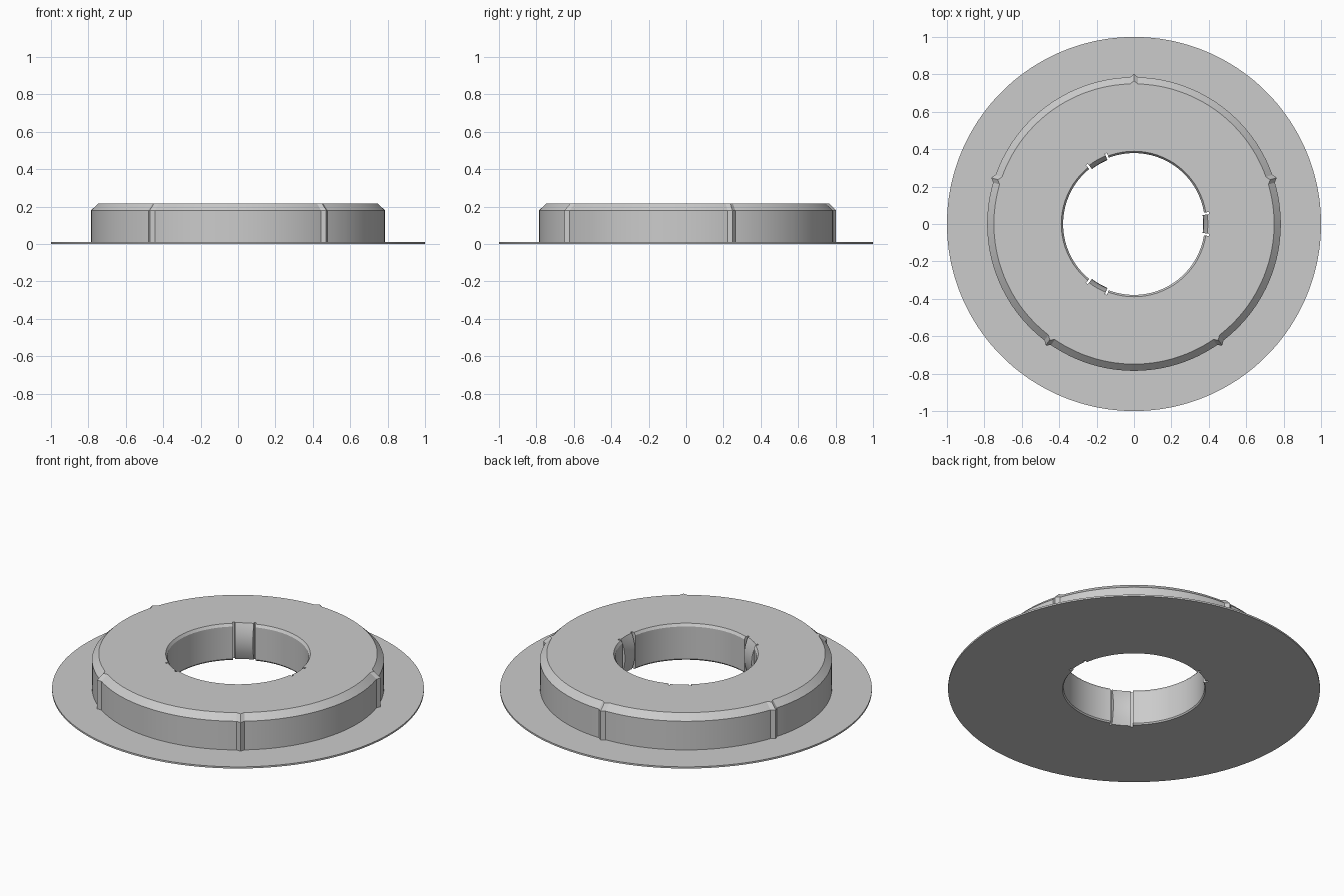
import bpy, bmesh, math

if "Cube" in bpy.data.objects:
    bpy.data.objects.remove(bpy.data.objects["Cube"])

TOP, BRIM_T = 0.215, 0.01
RIDGES = [math.radians(18 + 72 * i) for i in range(5)]
TABS = [math.radians(120 * i) for i in range(3)]
RIDGE_HALF = 0.028                  # half angle of an outer ridge
SLIT_A, SLIT_B = 0.130, 0.160       # angular limits of the slits beside a tab
EPS = 0.0005

grey = bpy.data.materials.new("grey plastic")
grey.diffuse_color = (0.6, 0.6, 0.6, 1)
grey.use_nodes = True
grey.node_tree.nodes["Principled BSDF"].inputs["Base Color"].default_value = grey.diffuse_color


def offset(a, centres):
    """Angular distance to the nearest centre."""
    return min(abs((a - c + math.pi) % (2 * math.pi) - math.pi) for c in centres)


def outer_radius(a):
    d = offset(a, RIDGES)
    return 0.785 + 0.017 * max(0, 1 - d / RIDGE_HALF)


def hole_radius(a, z):
    d = offset(a, TABS)
    if d < SLIT_A:                  # bowed spring tab
        return 0.370 + 0.025 * ((z - TOP / 2) / (TOP / 2)) ** 2
    if d < SLIT_B:                  # narrow slit
        return 0.406
    if z > TOP - 0.001:             # top lead-in
        return 0.389
    if z < 0.001:                   # bottom lead-in
        return 0.385
    return 0.379


# Even steps plus exact angles for ridge and slit edges
angles = [math.radians(2 * i) for i in range(180)]
for c in RIDGES:
    angles += [c - RIDGE_HALF, c + RIDGE_HALF]
for c in TABS:
    for s in (-1, 1):
        for e in (SLIT_A, SLIT_B):
            angles += [c + s * (e - EPS), c + s * (e + EPS)]
angles = sorted(a % (2 * math.pi) for a in angles)


def body_profile(a):
    ro = outer_radius(a)
    pts = [(ro, 0), (ro, BRIM_T), (ro, 0.18), (ro - 0.036, TOP)]
    levels = (TOP, 0.2, 0.17, 0.14, 0.1075, 0.075, 0.045, 0.008, 0)
    return pts[1:] + [(hole_radius(a, z), z) for z in levels] + [pts[0]]


def brim_profile(a):
    ro = outer_radius(a)
    return [(ro, 0), (1, 0), (1, BRIM_T), (ro, BRIM_T)]


def sweep(name, profile):
    """Sweep an angle-dependent profile once around the z axis."""
    bm = bmesh.new()
    rows = [[bm.verts.new((r * math.cos(a), r * math.sin(a), z))
             for r, z in profile(a)] for a in angles]
    for i, row in enumerate(rows):
        nxt = rows[(i + 1) % len(rows)]
        for j in range(len(row) - 1):
            bm.faces.new((row[j], nxt[j], nxt[j + 1], row[j + 1]))
    mesh = bpy.data.meshes.new(name)
    bm.to_mesh(mesh)
    bm.free()
    mesh.materials.append(grey)
    ob = bpy.data.objects.new(name, mesh)
    bpy.context.collection.objects.link(ob)
    bpy.ops.object.select_all(action='DESELECT')
    ob.select_set(True)
    bpy.context.view_layer.objects.active = ob
    bpy.ops.object.shade_smooth_by_angle(angle=math.radians(20))
    return ob


# Thick ridged ring with the sprung centre hole, and the thin wide brim
sweep("ridged_hub", body_profile)
sweep("brim", brim_profile)
